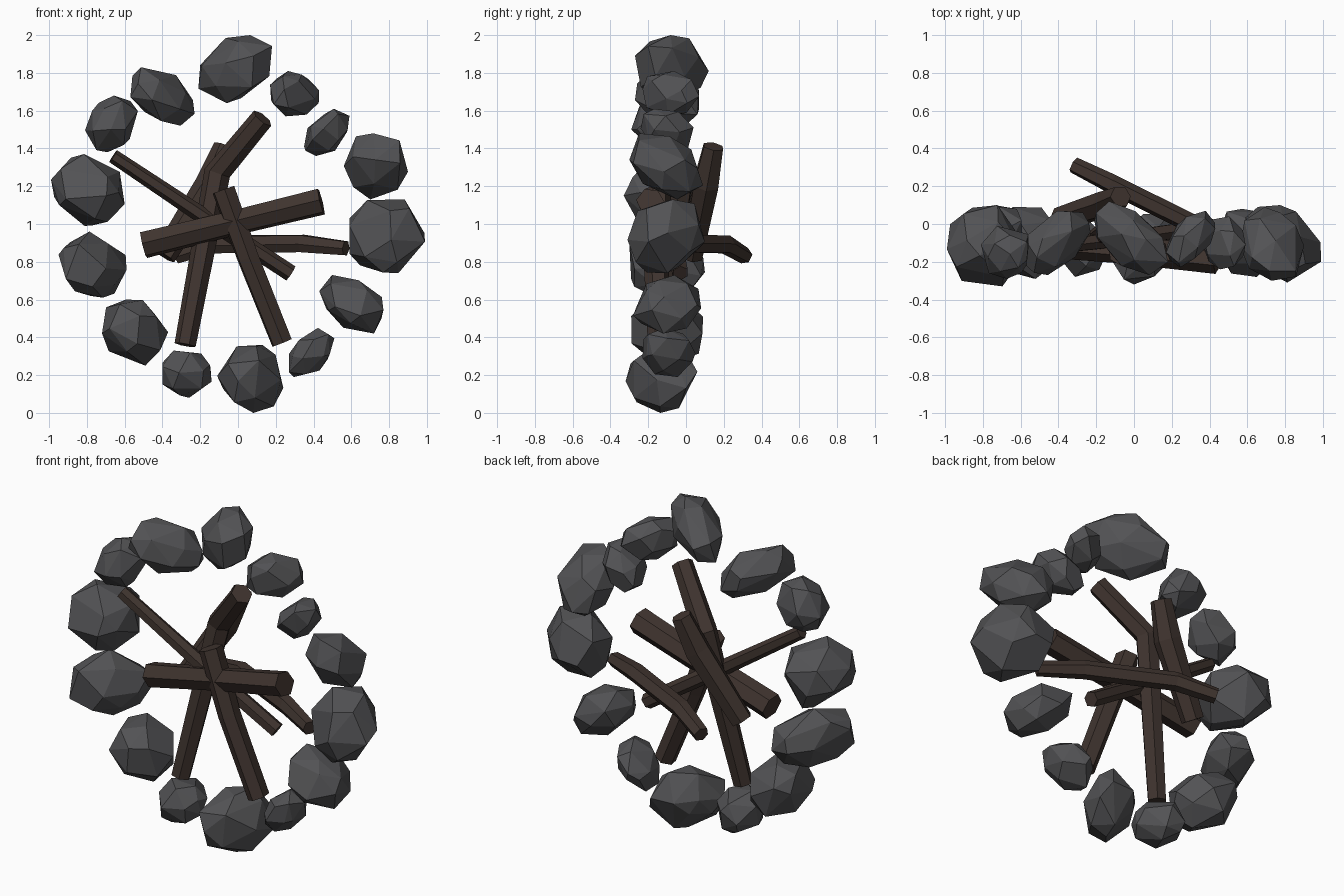
import bpy, bmesh, math, random
from mathutils import Vector

if "Cube" in bpy.data.objects:
    bpy.data.objects.remove(bpy.data.objects["Cube"])


def material(name, color):
    m = bpy.data.materials.new(name)
    m.diffuse_color = (*color, 1)
    m.use_nodes = True
    m.node_tree.nodes["Principled BSDF"].inputs["Base Color"].default_value = m.diffuse_color
    return m


stone_mat = material("dark_stone", (0.085, 0.085, 0.09))
wood_mat = material("charred_wood", (0.05, 0.034, 0.028))


def finish(name, bm, mat):
    bmesh.ops.recalc_face_normals(bm, faces=bm.faces[:])
    mesh = bpy.data.meshes.new(name)
    bm.to_mesh(mesh)
    bm.free()
    mesh.materials.append(mat)
    obj = bpy.data.objects.new(name, mesh)
    bpy.context.collection.objects.link(obj)
    return obj


def stone(name, lo, hi, lean_xz, lean_yz, lean_xy, seed):
    """Faceted boulder: hull of scattered sphere points, leaned, fitted to a box."""
    rng = random.Random(seed)
    n = 20
    pts = []
    for i in range(n):
        z = 1 - (2 * i + 1) / n
        a = i * math.pi * (3 - math.sqrt(5)) + seed
        r = math.sqrt(1 - z * z)
        p = Vector((r * math.cos(a), z, r * math.sin(a)))
        p += Vector([rng.uniform(-0.2, 0.2) for _ in range(3)])
        p = p.normalized() * rng.uniform(0.96, 1.06)
        p.x += lean_xz * p.z
        p.y += lean_yz * p.z + lean_xy * p.x
        pts.append(p)
    mins = [min(p[k] for p in pts) for k in range(3)]
    maxs = [max(p[k] for p in pts) for k in range(3)]
    bm = bmesh.new()
    for p in pts:
        bm.verts.new([lo[k] + (hi[k] - lo[k]) * (p[k] - mins[k]) / (maxs[k] - mins[k])
                      for k in range(3)])
    bmesh.ops.convex_hull(bm, input=bm.verts[:])
    loose = [v for v in bm.verts if not v.link_faces]
    bmesh.ops.delete(bm, geom=loose, context='VERTS')
    bmesh.ops.dissolve_limit(bm, angle_limit=math.radians(8),
                             verts=bm.verts[:], edges=bm.edges[:])
    return finish(name, bm, stone_mat)


def log(name, path, radii, seed):
    """Six-sided branch swept along a bent path."""
    rng = random.Random(seed)
    path = [Vector(p) for p in path]
    wobble = [rng.uniform(0.92, 1.08) for _ in range(6)]
    spin = rng.uniform(0, 1)
    bm = bmesh.new()
    rings = []
    for i, p in enumerate(path):
        t = (path[min(i + 1, len(path) - 1)] - path[max(i - 1, 0)]).normalized()
        side = t.cross(Vector((0, 1, 0))).normalized()
        up = side.cross(t)
        rings.append([bm.verts.new(p + radii[i] * wobble[k] * (
            side * math.cos(spin + k * math.pi / 3) + up * math.sin(spin + k * math.pi / 3)))
            for k in range(6)])
    for a, b in zip(rings, rings[1:]):
        for k in range(6):
            bm.faces.new((a[k], a[(k + 1) % 6], b[(k + 1) % 6], b[k]))
    bm.faces.new(rings[0])
    bm.faces.new(rings[-1])
    return finish(name, bm, wood_mat)


# Ring of stones: low corner, high corner, lean in front, side and top view
stones = [
    ((-0.21, -0.27, 1.64), (0.18, 0.12, 2.00), 0.3, 0.1, -0.6),
    ((-0.57, -0.27, 1.52), (-0.23, 0.07, 1.83), -0.4, 0.0, 0.5),
    ((-0.81, -0.29, 1.38), (-0.53, -0.01, 1.68), 0.2, 0.0, 0.0),
    ((-0.99, -0.33, 0.99), (-0.60, 0.10, 1.37), -0.1, 0.0, 0.0),
    ((-0.95, -0.30, 0.61), (-0.59, 0.10, 0.96), -0.1, 0.0, 0.5),
    ((-0.72, -0.29, 0.25), (-0.37, 0.09, 0.60), -0.1, 0.0, -0.1),
    ((-0.40, -0.28, 0.08), (-0.14, 0.03, 0.33), 0.0, 0.0, 0.0),
    ((-0.11, -0.32, 0.00), (0.24, 0.06, 0.36), -0.1, 0.1, 0.4),
    ((0.27, -0.23, 0.19), (0.51, 0.05, 0.45), 0.5, 0.0, -0.1),
    ((0.43, -0.28, 0.42), (0.77, 0.08, 0.73), -0.4, 0.1, 0.0),
    ((0.59, -0.31, 0.74), (0.99, 0.10, 1.13), 0.0, 0.1, -0.3),
    ((0.56, -0.30, 1.13), (0.90, 0.09, 1.48), 0.0, -0.4, -0.2),
    ((0.35, -0.24, 1.36), (0.59, 0.04, 1.61), 0.5, -0.2, -0.1),
    ((0.17, -0.23, 1.57), (0.43, 0.07, 1.81), -0.1, 0.0, 0.5),
]
for i, args in enumerate(stones):
    stone(f"stone_{i + 1}", *args, i + 1)

# Crossed pile of logs
log("front_cross_log", [(-0.50, -0.10, 0.89), (-0.05, -0.14, 1.0), (0.44, -0.19, 1.12)],
    [0.075, 0.07, 0.075], 1)
log("lower_right_log", [(-0.08, -0.15, 1.18), (0.05, -0.16, 0.82), (0.23, -0.14, 0.37)],
    [0.066, 0.062, 0.06], 2)
log("thin_diagonal_log", [(-0.66, -0.15, 1.36), (-0.15, -0.09, 1.02), (0.28, -0.03, 0.74)],
    [0.038, 0.045, 0.045], 3)
log("tall_bent_log", [(0.13, -0.15, 1.56), (-0.11, -0.02, 1.27), (-0.28, -0.14, 0.36)],
    [0.062, 0.072, 0.058], 4)
log("back_bent_log", [(-0.07, 0.145, 1.41), (-0.15, 0.105, 1.21), (-0.39, 0.03, 0.83)],
    [0.056, 0.072, 0.06], 5)
log("rear_reaching_log", [(-0.32, 0.31, 0.83), (-0.12, 0.21, 0.89),
                          (0.34, -0.02, 0.895), (0.57, -0.14, 0.87)],
    [0.044, 0.052, 0.052, 0.042], 6)
